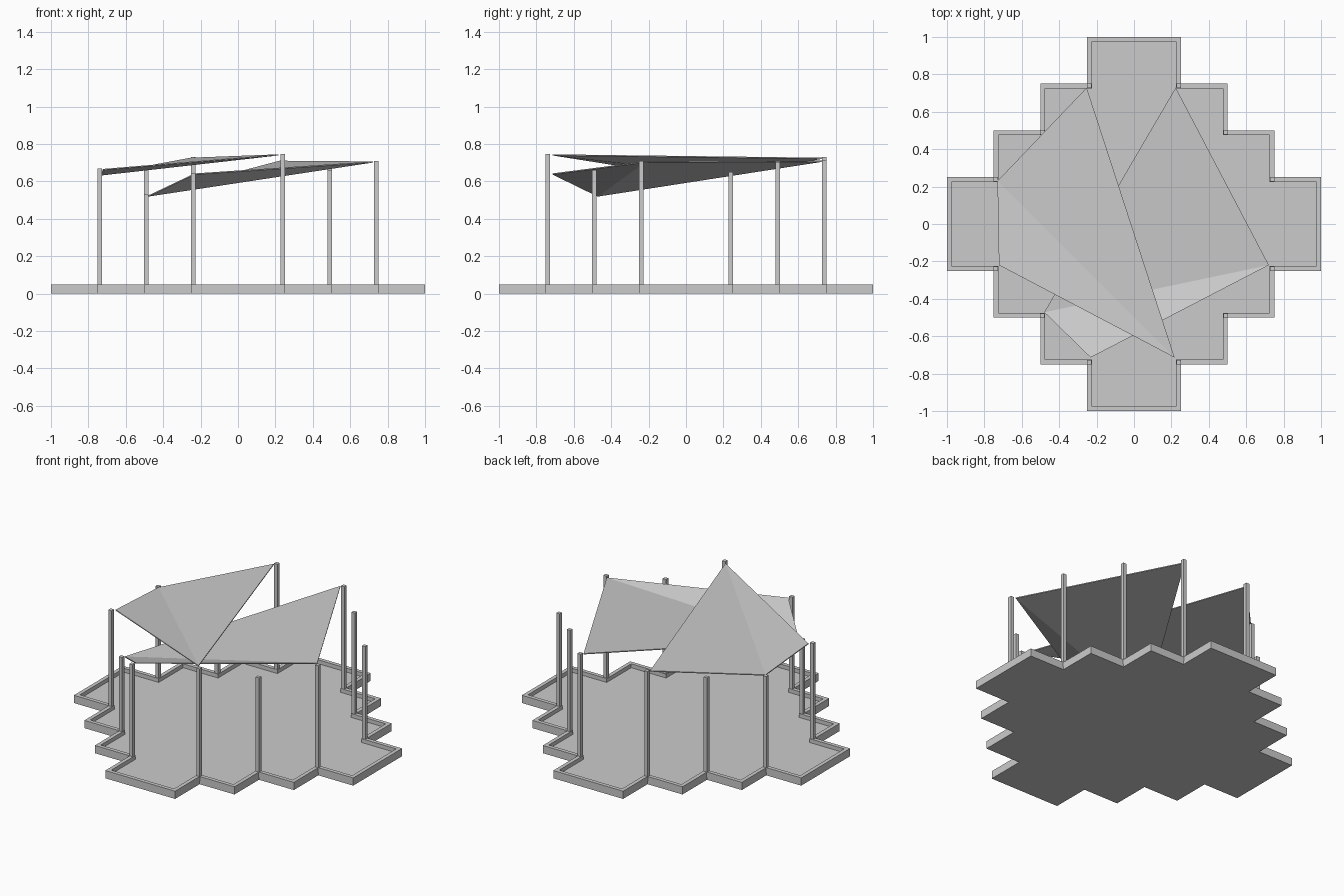
import bpy, bmesh
from mathutils import Vector

if "Cube" in bpy.data.objects:
    bpy.data.objects.remove(bpy.data.objects["Cube"])


def new_object(name, bm):
    bmesh.ops.recalc_face_normals(bm, faces=bm.faces)
    mesh = bpy.data.meshes.new(name)
    bm.to_mesh(mesh)
    bm.free()
    obj = bpy.data.objects.new(name, mesh)
    bpy.context.collection.objects.link(obj)
    return obj


# Stepped platform: one quarter of the outline, turned four times
quarter = [(1, -.25), (1, .25), (.75, .25), (.75, .5), (.5, .5), (.5, .75), (.25, .75)]
outline = []
for turn in range(4):
    outline += quarter
    quarter = [(-y, x) for x, y in quarter]

bm = bmesh.new()
base = bm.faces.new([bm.verts.new((x, y, 0)) for x, y in outline])
ext = bmesh.ops.extrude_face_region(bm, geom=[base], use_keep_orig=True)
top_verts = [g for g in ext["geom"] if isinstance(g, bmesh.types.BMVert)]
top = [g for g in ext["geom"] if isinstance(g, bmesh.types.BMFace)]
bmesh.ops.translate(bm, verts=top_verts, vec=(0, 0, .05))
bmesh.ops.recalc_face_normals(bm, faces=bm.faces)
# Rim and recessed floor
bmesh.ops.inset_region(bm, faces=top, thickness=.025, use_even_offset=True)
floor = bmesh.ops.extrude_face_region(bm, geom=top)
floor_verts = [g for g in floor["geom"] if isinstance(g, bmesh.types.BMVert)]
bmesh.ops.delete(bm, geom=[f for f in top if f.is_valid], context='FACES_ONLY')
bmesh.ops.translate(bm, verts=floor_verts, vec=(0, 0, -.025))
new_object("platform", bm)

# Posts in the inner corners of the rim, each with its own height
posts = [(.74, .24, .65), (.49, .49, .705), (.24, .74, .713),
         (-.24, .74, .73), (-.49, .49, .66), (-.74, .24, .64),
         (-.74, -.24, .67), (-.49, -.49, .53), (-.24, -.74, .645),
         (.24, -.74, .747), (.49, -.49, .66), (.74, -.24, .71)]
for i, (x, y, h) in enumerate(posts):
    bm = bmesh.new()
    bmesh.ops.create_cube(bm, size=1)
    bmesh.ops.scale(bm, verts=bm.verts, vec=(.024, .024, h - .02))
    bmesh.ops.translate(bm, verts=bm.verts, vec=(x, y, (h + .02) / 2))
    new_object(f"post_{i + 1}", bm)


# Shade sails: four corners folded along the first-to-third diagonal
def sail(name, corners, thickness=.006):
    bm = bmesh.new()
    lo = [bm.verts.new(Vector(c) - Vector((0, 0, thickness))) for c in corners]
    hi = [bm.verts.new(c) for c in corners]
    for a, b, c in ((0, 1, 2), (0, 2, 3)):
        bm.faces.new((hi[a], hi[b], hi[c]))
        bm.faces.new((lo[c], lo[b], lo[a]))
    for i in range(4):
        j = (i + 1) % 4
        bm.faces.new((lo[i], lo[j], hi[j], hi[i]))
    new_object(name, bm)


sail("left_sail", [(-.73, .23, .638), (-.722, -.22, .667), (.217, -.714, .745), (-.253, .729, .727)])
sail("right_sail", [(.721, -.22, .707), (.223, .729, .711), (-.48, -.472, .525), (-.232, -.714, .643)])
